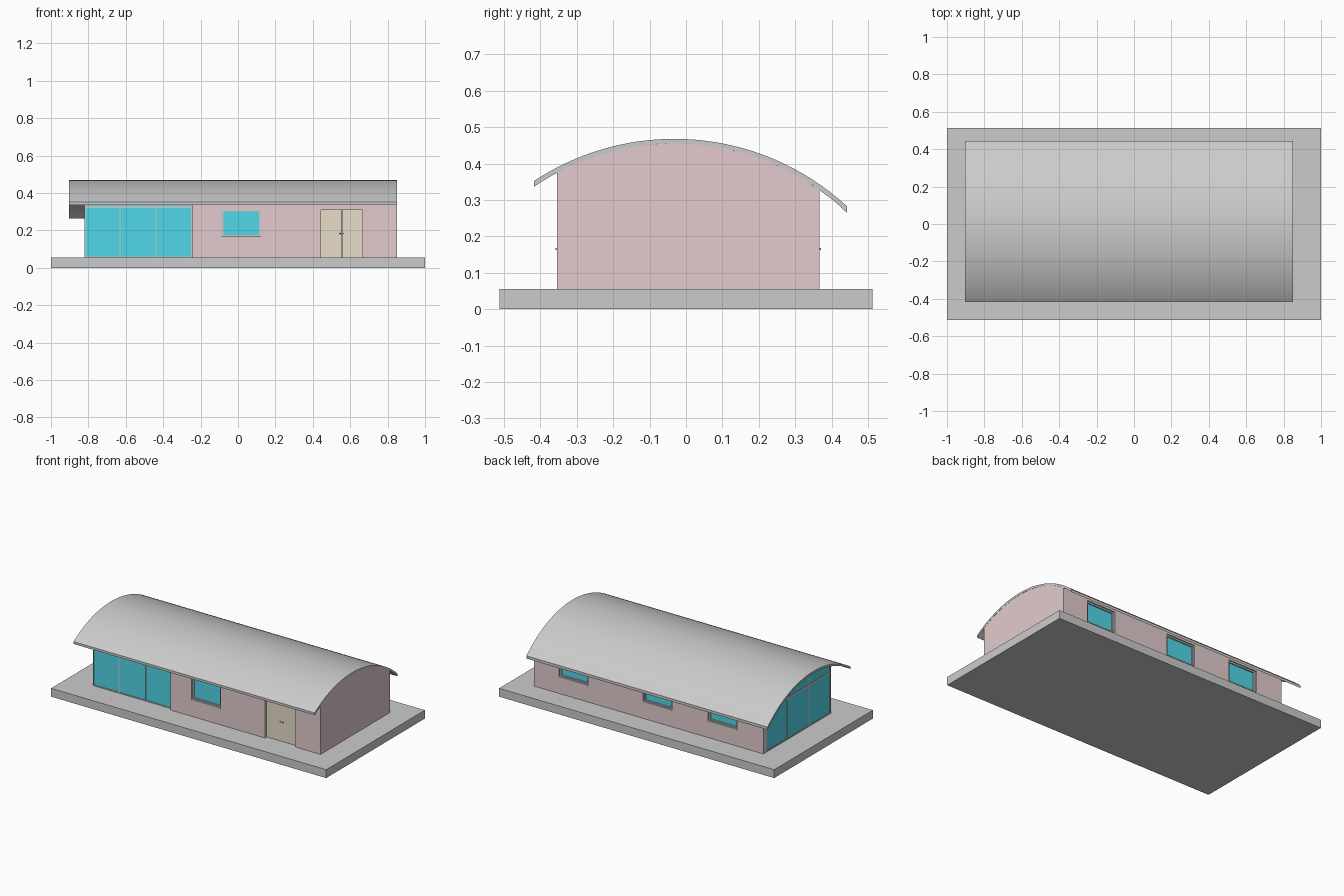
import bpy, bmesh, math

if "Cube" in bpy.data.objects:
    bpy.data.objects.remove(bpy.data.objects["Cube"])


def material(name, rgb):
    m = bpy.data.materials.new(name)
    m.diffuse_color = (*rgb, 1)
    m.use_nodes = True
    m.node_tree.nodes["Principled BSDF"].inputs["Base Color"].default_value = m.diffuse_color
    return m


BRICK = material("brick", (0.77, 0.60, 0.61))
GLASS = material("glass", (0.08, 0.68, 0.80))
WOOD = material("wood", (0.81, 0.73, 0.58))
DARK = material("dark_metal", (0.2, 0.18, 0.16))

FLOOR = 0.055
FRONT, BACK, LEFT, RIGHT = -0.355, 0.367, -0.82, 0.85
T = 0.03                       # wall thickness
TRANSOM = 0.325


def arc(radius):
    # height of the roof circle at a given y
    return lambda y: -0.232 + math.sqrt(radius ** 2 - (y + 0.032) ** 2)


top, under = arc(0.70), arc(0.687)


def flat(z):
    return lambda y: z


def strip(name, x0, x1, y0, y1, lo, hi, n=1, mat=None):
    # solid between two height curves over y, extruded along x
    bm = bmesh.new()
    rings = []
    for i in range(n + 1):
        y = y0 + (y1 - y0) * i / n
        rings.append([bm.verts.new(p) for p in
                      ((x0, y, lo(y)), (x1, y, lo(y)), (x1, y, hi(y)), (x0, y, hi(y)))])
    for a, b in zip(rings, rings[1:]):
        for k in range(4):
            j = (k + 1) % 4
            bm.faces.new((a[k], a[j], b[j], b[k]))
    bm.faces.new(rings[0])
    bm.faces.new(rings[-1])
    bmesh.ops.recalc_face_normals(bm, faces=bm.faces)
    me = bpy.data.meshes.new(name)
    bm.to_mesh(me)
    bm.free()
    ob = bpy.data.objects.new(name, me)
    bpy.context.collection.objects.link(ob)
    if mat:
        me.materials.append(mat)
    return ob


def box(name, x0, x1, y0, y1, z0, z1, mat=None):
    return strip(name, x0, x1, y0, y1, flat(z0), flat(z1), 1, mat)


def cut(wall, x0, x1, z0, z1):
    # opening through a long wall
    y = wall.data.vertices[0].co.y
    c = box("opening_cutter", x0, x1, y - 0.1, y + 0.1, z0, z1)
    c.hide_render = True
    c.hide_viewport = True
    c.display_type = 'WIRE'
    m = wall.modifiers.new("opening", 'BOOLEAN')
    m.object = c
    m.operation = 'DIFFERENCE'
    m.solver = 'EXACT'


def window(wall, x0, face, s):
    # framed pane with sill; s is the outward y direction
    x1, z0, z1, f = x0 + 0.21, 0.165, 0.31, 0.010
    cut(wall, x0, x1, z0, z1)

    def part(name, xa, xb, da, db, za, zb, mat=None):
        ya, yb = sorted((face - s * da, face - s * db))
        box(name, xa, xb, ya, yb, za, zb, mat)
    part("window_pane", x0 + f, x1 - f, 0.016, 0.022, z0 + f, z1 - f, GLASS)
    for xa in (x0, x1 - f):
        part("window_side", xa, xa + f, 0.008, 0.025, z0, z1)
    part("window_head", x0 + f, x1 - f, 0.008, 0.025, z1 - f, z1)
    part("window_sill", x0 + f, x1 - f, 0.008, 0.025, z0, z0 + f)
    part("sill_lip", x0, x1, -0.004, 0.01, z0 - 0.003, z0 + 0.003)


# Slab and curved roof
box("base_slab", -1, 1, -0.512, 0.512, 0, FLOOR)
roof = strip("curved_roof", -0.903, RIGHT, -0.418, 0.443, under, top, 36)
bpy.context.view_layer.objects.active = roof
roof.select_set(True)
bpy.ops.object.shade_smooth_by_angle(angle=math.radians(30))
roof.select_set(False)

# Brick walls
strip("end_wall", RIGHT - T, RIGHT - 0.001, FRONT + T, BACK - T, flat(FLOOR), under, 36, BRICK)
front = strip("front_wall", -0.243, RIGHT - 0.001, FRONT, FRONT + T, flat(FLOOR), under, 1, BRICK)
back = strip("back_wall", LEFT, RIGHT - 0.001, BACK - T, BACK, flat(FLOOR), under, 1, BRICK)

# Windows
window(front, -0.088, FRONT, -1)
for x in (0.455, -0.155, -0.628):
    window(back, x, BACK, 1)

# Double door with knobs
cut(front, 0.445, 0.665, FLOOR - 0.01, 0.31)
for side in (-1, 1):
    x0, x1 = sorted((0.555 + side * 0.0005, 0.555 + side * 0.11))
    box("door_leaf", x0, x1, FRONT + 0.018, FRONT + 0.028, FLOOR, 0.31, WOOD)
    bpy.ops.mesh.primitive_uv_sphere_add(segments=12, ring_count=8, radius=0.004,
                                         location=(0.555 + side * 0.009, FRONT + 0.014, 0.183))
    knob = bpy.context.object
    knob.name = "door_knob"
    knob.data.materials.append(DARK)
    bpy.ops.object.shade_smooth()

# Front glazing
GY = FRONT + 0.018
strip("front_glass", LEFT + 0.004, -0.243, GY + 0.003, GY + 0.009, flat(FLOOR), under, 1, GLASS)
for x in (LEFT, -0.634, -0.442, -0.250):
    strip("front_mullion", x, x + 0.007, GY, GY + 0.012, flat(FLOOR), under)
box("front_transom", LEFT, -0.243, GY, GY + 0.012, TRANSOM - 0.006, TRANSOM + 0.006)
box("front_rail", LEFT, -0.243, GY, GY + 0.012, FLOOR, FLOOR + 0.006)

# Left end glazing up to the roof curve
strip("end_glass", LEFT + 0.003, LEFT + 0.009, GY + 0.004, BACK - T, flat(FLOOR), under, 36, GLASS)
for y in (-0.115, 0.110, BACK - T - 0.007):
    strip("end_mullion", LEFT, LEFT + 0.012, y, y + 0.007, flat(FLOOR), under)
box("end_transom", LEFT, LEFT + 0.012, GY, BACK - T, TRANSOM - 0.006, TRANSOM + 0.006)
box("end_rail", LEFT, LEFT + 0.012, GY, BACK - T, FLOOR, FLOOR + 0.006)
strip("end_arch_frame", LEFT, LEFT + 0.012, GY, BACK - T, lambda y: under(y) - 0.008, under, 36)
